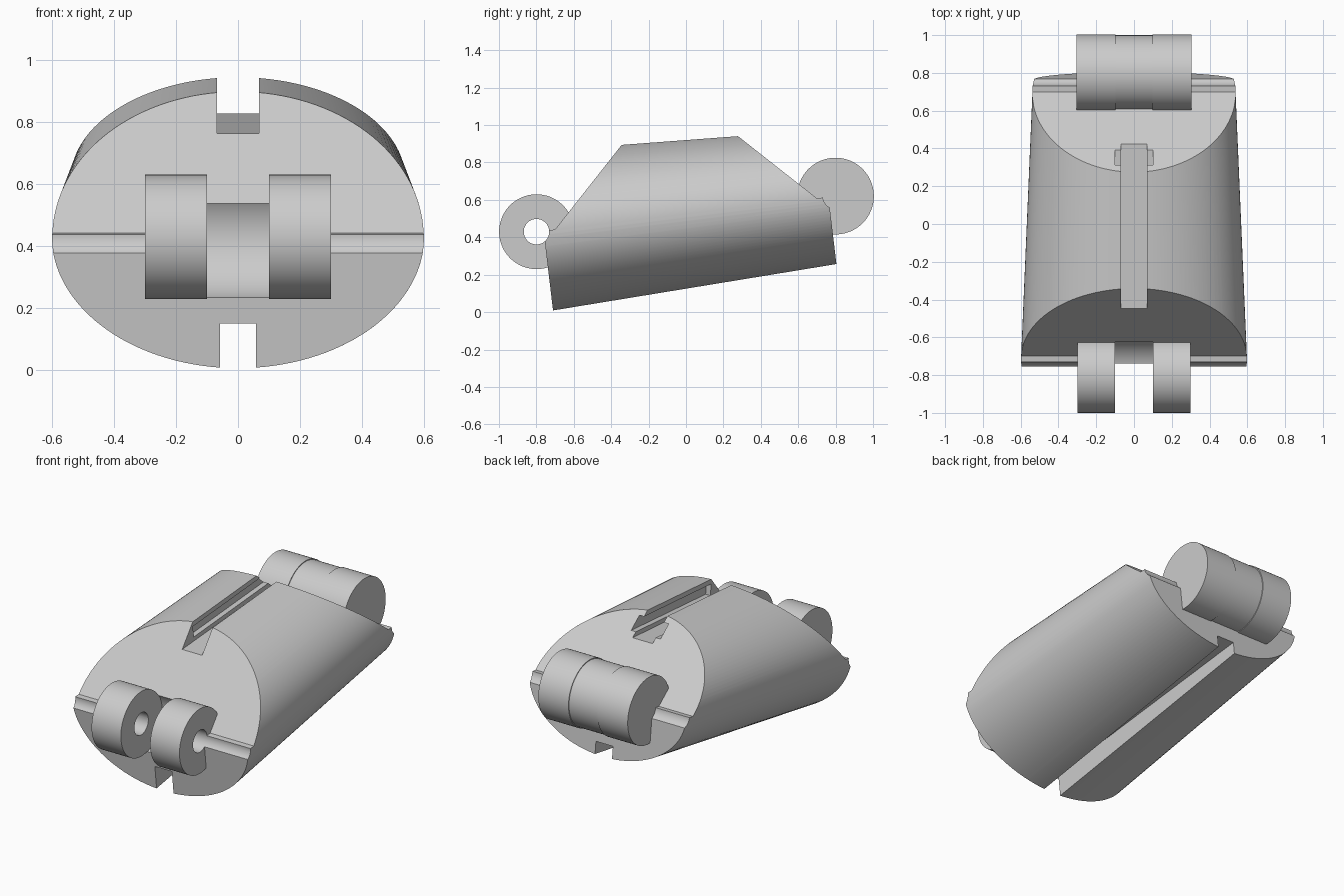
import bpy, bmesh, math
from mathutils import Matrix, Vector

if "Cube" in bpy.data.objects:
    bpy.data.objects.remove(bpy.data.objects["Cube"])

HINGE = 0.805          # hinge centre distance along the body axis
BARREL, PIN, CLEAR = 0.2, 0.068, 0.205
TILT = Matrix.Translation((0, 0, 0.525)) @ Matrix.Rotation(math.atan(0.119), 4, 'X')

grey = bpy.data.materials.new("light_grey")
grey.use_nodes = True
grey.diffuse_color = (0.6, 0.6, 0.6, 1)
grey.node_tree.nodes["Principled BSDF"].inputs["Base Color"].default_value = (0.6, 0.6, 0.6, 1)


def make(name, bm):
    bmesh.ops.recalc_face_normals(bm, faces=bm.faces)
    mesh = bpy.data.meshes.new(name)
    bm.to_mesh(mesh)
    bm.free()
    mesh.materials.append(grey)
    obj = bpy.data.objects.new(name, mesh)
    bpy.context.collection.objects.link(obj)
    return obj


def loft(name, rings):
    """Capped skin through rings of points."""
    bm = bmesh.new()
    a, b = [[bm.verts.new(p) for p in ring] for ring in rings]
    n = len(a)
    for i in range(n):
        j = (i + 1) % n
        bm.faces.new((a[i], a[j], b[j], b[i]))
    bm.faces.new(a)
    bm.faces.new(b)
    return make(name, bm)


def prism(name, profile, x0, x1):
    """Side profile (along, up) extruded across the width."""
    return loft(name, [[(x, u, v) for u, v in profile] for x in (x0, x1)])


def rod(name, u, radius, x0, x1, sides=64):
    angles = [math.tau * i / sides for i in range(sides)]
    return prism(name, [(u + radius * math.cos(a), radius * math.sin(a)) for a in angles], x0, x1)


def boolean(obj, cutter, operation='DIFFERENCE'):
    cutter.hide_render = True
    mod = obj.modifiers.new("cut", 'BOOLEAN')
    mod.operation, mod.object, mod.solver = operation, cutter, 'EXACT'
    bpy.context.view_layer.objects.active = obj
    bpy.ops.object.modifier_apply(modifier=mod.name)
    bpy.data.objects.remove(cutter)


def finish(obj):
    obj.data.transform(TILT)
    bpy.ops.object.select_all(action='DESELECT')
    obj.select_set(True)
    bpy.context.view_layer.objects.active = obj
    bpy.ops.object.shade_smooth_by_angle(angle=math.radians(25))


# Tapered oval body
def oval(u, sides=128):
    w, h = 0.5675 - 0.0425 * u, 0.397 - 0.0437 * u
    return [(w * math.cos(math.tau * i / sides), u, h * math.sin(math.tau * i / sides))
            for i in range(sides)]


body = loft("body", [oval(-1), oval(1)])
# Square ends below the axis, ledge and 45 degree slopes above it
END, LEDGE = 0.767, 0.705
boolean(body, prism("side_profile", [(-END, -0.8), (END, -0.8), (END, 0), (LEDGE, 0),
                                     (0, LEDGE), (-LEDGE, 0), (-END, 0)], -0.8, 0.8), 'INTERSECT')

# Pin grooves across both ends
for s in (-1, 1):
    boolean(body, rod("pin_cutter", s * HINGE, PIN, -0.9, 0.9))

# Clearance recesses for the mating barrels
for u, x0, x1 in ((-HINGE, -0.101, 0.101), (HINGE, 0.099, 0.305), (HINGE, -0.305, -0.099)):
    boolean(body, rod("recess_cutter", u, CLEAR, x0, x1))


# Slots follow a sloping line: floor and roof height at the middle, plus slope
def slot(half, u0, u1, low, high, slope):
    return prism("slot_cutter", [(u0, low + slope * u0), (u1, low + slope * u1),
                                 (u1, high + slope * u1), (u0, high + slope * u0)], -half, half)


boolean(body, slot(0.068, -0.9, 0.9, 0.27, 0.7, -0.046))
boolean(body, slot(0.1, -0.3, 0.9, 0.296, 0.365, -0.044))
boolean(body, slot(0.058, -0.9, 0.9, -0.6, -0.286, 0))
finish(body)

# Hinge barrels: a pair in front, one behind
for name, u, x0, x1 in (("front_barrel_left", -HINGE, 0.1, 0.3),
                        ("front_barrel_right", -HINGE, -0.3, -0.1),
                        ("rear_barrel", HINGE, -0.1, 0.1)):
    barrel = rod(name, u, BARREL, x0, x1)
    boolean(barrel, rod("hole_cutter", u, PIN, x0 - 0.1, x1 + 0.1))
    finish(barrel)
